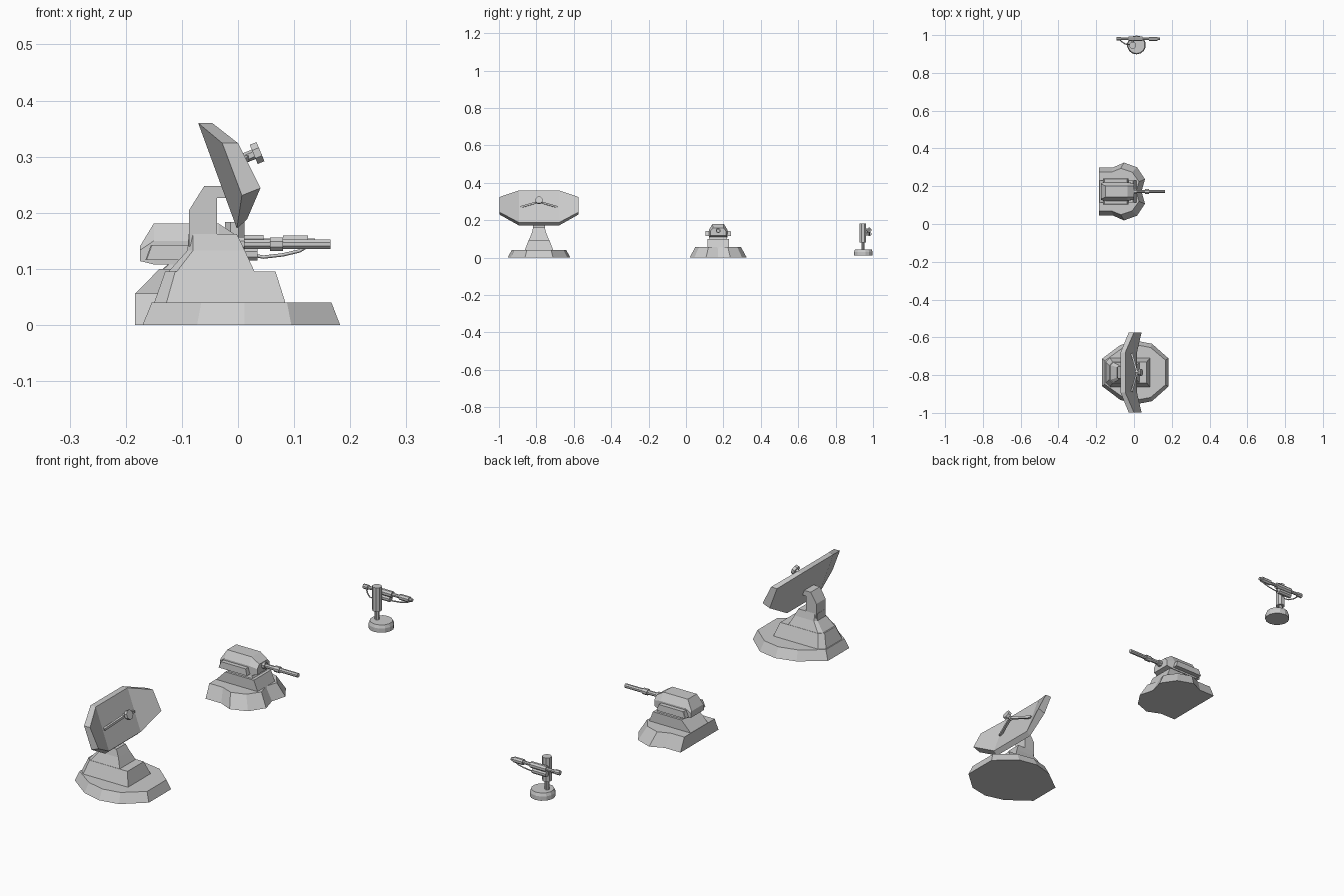
import bpy, bmesh, math
from mathutils import Vector

if "Cube" in bpy.data.objects:
    bpy.data.objects.remove(bpy.data.objects["Cube"])


def mesh(name, verts, faces):
    me = bpy.data.meshes.new(name)
    bm = bmesh.new()
    vs = [bm.verts.new(v) for v in verts]
    for f in faces:
        bm.faces.new([vs[i] for i in f])
    bmesh.ops.recalc_face_normals(bm, faces=bm.faces)
    bm.to_mesh(me)
    bm.free()
    ob = bpy.data.objects.new(name, me)
    bpy.context.collection.objects.link(ob)
    return ob


def loft(name, rings):
    n = len(rings[0])
    faces = [list(range(n)), [(len(rings) - 1) * n + i for i in range(n)]]
    for r in range(len(rings) - 1):
        for i in range(n):
            j = (i + 1) % n
            faces.append([r * n + i, r * n + j, (r + 1) * n + j, (r + 1) * n + i])
    return mesh(name, [p for ring in rings for p in ring], faces)


def prism(name, profile, y, half, top_half=None):
    # side profile in x,z extruded along y
    return loft(name, [[(x, y + s * half, z) for x, z in profile] for s in (-1, 1)])


def rect(x0, x1, y, half, z, cut=0.0):
    # rectangle with chamfered rear corners
    c = cut or 0.002
    return [(x1, y - half, z), (x1, y + half, z), (x0 + c, y + half, z),
            (x0, y + half - c, z), (x0, y - half + c, z), (x0 + c, y - half, z)]


def rod(name, a, b, r, sides=8, r2=None):
    a, b = Vector(a), Vector(b)
    q = (b - a).to_track_quat('Z', 'Y')
    rings = []
    for p, rad in ((a, r), (b, r if r2 is None else r2)):
        rings.append([p + q @ Vector((rad * math.cos(t), rad * math.sin(t), 0))
                      for t in [2 * math.pi * (i + .5) / sides for i in range(sides)]])
    return loft(name, rings)


def mirrored(half):
    return half + [(x, -y) for x, y in reversed(half) if abs(y) > 1e-5]


# ---------- radar station ----------
R = -0.786
outline = mirrored([(.182, .075), (.095, .152), (.012, .168), (-.073, .145), (-.17, .072)])
loft("radar_base", [[(x, R + y, 0) for x, y in outline],
                    [(.01 + (x - .01) * .91, R + y * .87, .04) for x, y in outline]])
loft("radar_lower_tier", [rect(-.15, .085, R, .077, .038, .022),
                          rect(-.13, .067, R, .055, .095, .018)])
loft("radar_upper_tier", [rect(-.125, .03, R, .054, .094, .015),
                          rect(-.09, .012, R, .038, .133, .01),
                          rect(-.088, -.002, R, .031, .162, .008)])
prism("radar_column", [(-.087, .14), (-.087, .205), (-.06, .248), (-.03, .248),
                       (-.02, .226), (-.037, .226), (-.037, .14)], R, .031)

# dish: flat centre panel with two side wings folded forward
def dish_side(top, s_top, s_bot, bottom):
    pts = []
    for s in (1, -1):
        part = [(top, .107), (s_top, .212), (s_bot, .212), (bottom, .107)]
        part = part if s > 0 else part[::-1]
        pts += [(p[0], R + s * y, p[1]) for p, y in part]
    return pts

back = dish_side((-.071, .36), (-.028, .324), (.007, .231), (-.002, .172))
front = dish_side((-.046, .36), (0, .324), (.04, .244), (.016, .188))
panels = [(0, 1, 2, 3), (4, 5, 6, 7), (0, 3, 4, 7)]
mesh("radar_dish", back + front,
     panels + [tuple(i + 8 for i in p) for p in panels] +
     [(i, (i + 1) % 8, (i + 1) % 8 + 8, i + 8) for i in range(8)])

# feed horn on two arms
rod("radar_feed", (.028, R, .304), (.04, R, .309), .02, 8)
rod("radar_feed_stem", (.008, R, .296), (.03, R, .305), .009, 6)
for s in (-1, 1):
    rod("radar_feed_arm", (.016, R, .299), (-.012, R + s * .1, .27), .007, 4)

# ---------- gun turret ----------
T = 0.172
outline = mirrored([(.04, 0), (.058, .065), (.016, .128), (-.053, .153), (-.11, .128), (-.184, .128)])
loft("turret_base", [[(x, T + y, 0) for x, y in outline],
                     [(-.184 + (x + .184) * .87, T + y * .8, .056) for x, y in outline]])
prism("turret_pedestal", [(-.183, .05), (-.183, .056), (-.14, .1), (-.005, .1), (.015, .05)], T, .058)
loft("turret_neck", [rect(-.14, -.015, T, .05, .095), rect(-.105, -.03, T, .042, .125)])
# chamfered body: cross-sections along x
def body_ring(x, z0, z1, z2, w, t):
    return [(x, T + y, z) for y, z in ((-w, z0), (w, z0), (w, z1), (t, z2), (-t, z2), (-w, z1))]

loft("turret_body", [body_ring(-.175, .114, .133, .140, .045, .04),
                     body_ring(-.150, .108, .150, .181, .049, .03),
                     body_ring(-.035, .108, .150, .181, .049, .03),
                     body_ring(.0, .118, .142, .158, .042, .028)])
for s in (-1, 1):
    loft("turret_side_pod", [rect(-.165, -.03, T + s * .054, .015, .116),
                             rect(-.155, -.038, T + s * .054, .013, .143)])
rod("turret_barrel_root", (-.01, T, .144), (.012, T, .144), .014, 8)
rod("turret_barrel", (-.01, T, .144), (.165, T, .144), .009, 8)
rod("turret_barrel_collar", (.057, T, .144), (.08, T, .144), .013, 8)

# ---------- post-mounted gun ----------
bx, by = .013, .948
rod("mount_foot", (bx, by, .012), (bx, by, .03), .05, 14)
rod("mount_foot_cap", (bx, by, .03), (bx, by, .043), .05, 14, .045)
px, py = -.006, .946
rod("mount_post", (px, py, .04), (px, py, .085), .009, 8)
rod("mount_head", (px, py, .082), (px, py, .184), .019, 8)
G = .98
rod("gun_barrel", (-.09, G, .148), (.137, G, .148), .007, 8)
rod("gun_rear_grip", (-.092, G, .148), (-.07, G, .148), .01, 8)
rod("gun_receiver", (-.03, G, .148), (.045, G, .148), .013, 8)
rod("gun_muzzle_shroud", (.08, G, .148), (.125, G, .148), .012, 8)
rod("gun_lower_tube", (-.03, G, .126), (.035, G, .126), .012, 8)
for z in (.126, .148):
    rod("gun_bracket", (px, py, z), (px, G, z), .008, 6)

# hoses under the gun
def hose(name, pts):
    cu = bpy.data.curves.new(name, 'CURVE')
    cu.dimensions = '3D'
    cu.bevel_depth = .003
    cu.bevel_resolution = 0
    sp = cu.splines.new('POLY')
    sp.points.add(len(pts) - 1)
    for p, c in zip(sp.points, pts):
        p.co = (*c, 1)
    cu.use_fill_caps = True
    bpy.context.collection.objects.link(bpy.data.objects.new(name, cu))

hose("front_hose", [(.02, G, .126), (.045, G, .121), (.08, G, .125), (.11, G, .132), (.125, G, .142)])
hose("rear_hose", [(-.08, G, .145), (-.065, .965, .132), (-.045, .952, .125), (-.01, .95, .122)])
